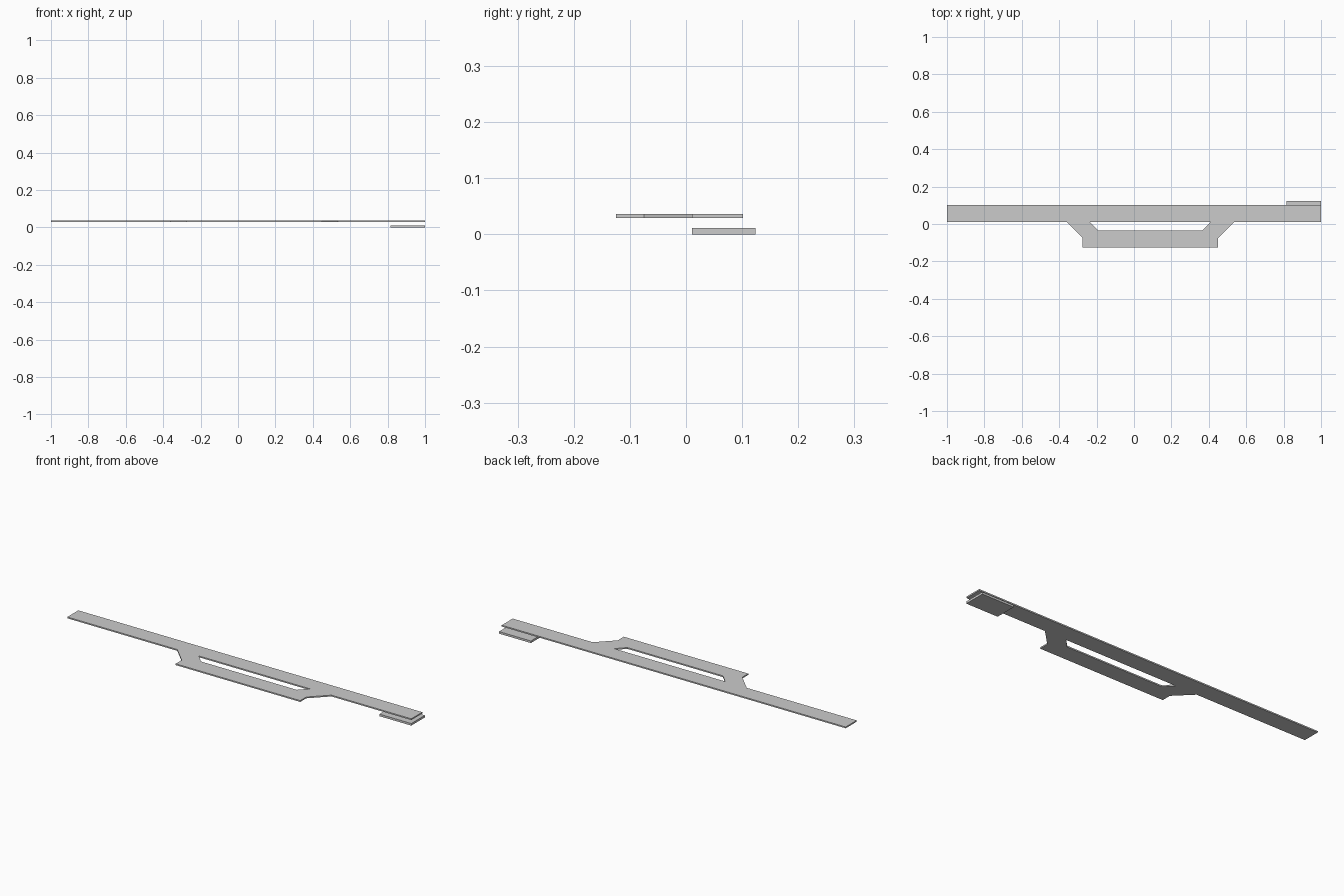
import bpy
import bmesh

if "Cube" in bpy.data.objects:
    bpy.data.objects.remove(bpy.data.objects["Cube"])


def plate(name, outline, z0, z1):
    """Extrude a flat outline (x, y) from z0 up to z1."""
    bm = bmesh.new()
    face = bm.faces.new([bm.verts.new((x, y, z0)) for x, y in outline])
    ext = bmesh.ops.extrude_face_region(bm, geom=[face])
    verts = [g for g in ext["geom"] if isinstance(g, bmesh.types.BMVert)]
    bmesh.ops.translate(bm, verts=verts, vec=(0, 0, z1 - z0))
    bmesh.ops.recalc_face_normals(bm, faces=bm.faces)
    mesh = bpy.data.meshes.new(name)
    bm.to_mesh(mesh)
    bm.free()
    obj = bpy.data.objects.new(name, mesh)
    bpy.context.collection.objects.link(obj)
    return obj


def rect(x0, x1, y0, y1):
    return [(x0, y0), (x1, y0), (x1, y1), (x0, y1)]


EDGE = 0.011           # front edge of the main strip
LOW, HIGH = 0.029, 0.036

# Long straight strip
plate("main_strip", rect(-1, 1, EDGE, 0.102), LOW, HIGH)

# Side loop branching off the strip, symmetric about its own centre
cx = 0.0873
half = [(0.323, EDGE), (0.278, -0.035)]                        # inner edge
outer = [(0.362, -0.125), (0.362, -0.075), (0.448, EDGE)]      # outer edge
right = outer + half
outline = [(cx + x, y) for x, y in right]
outline += [(cx - x, y) for x, y in reversed(right)]
plate("side_loop", outline, LOW, HIGH)

# Lower pad under the right end
plate("lower_pad", rect(0.815, 1, EDGE, 0.124), 0.0, 0.011)
